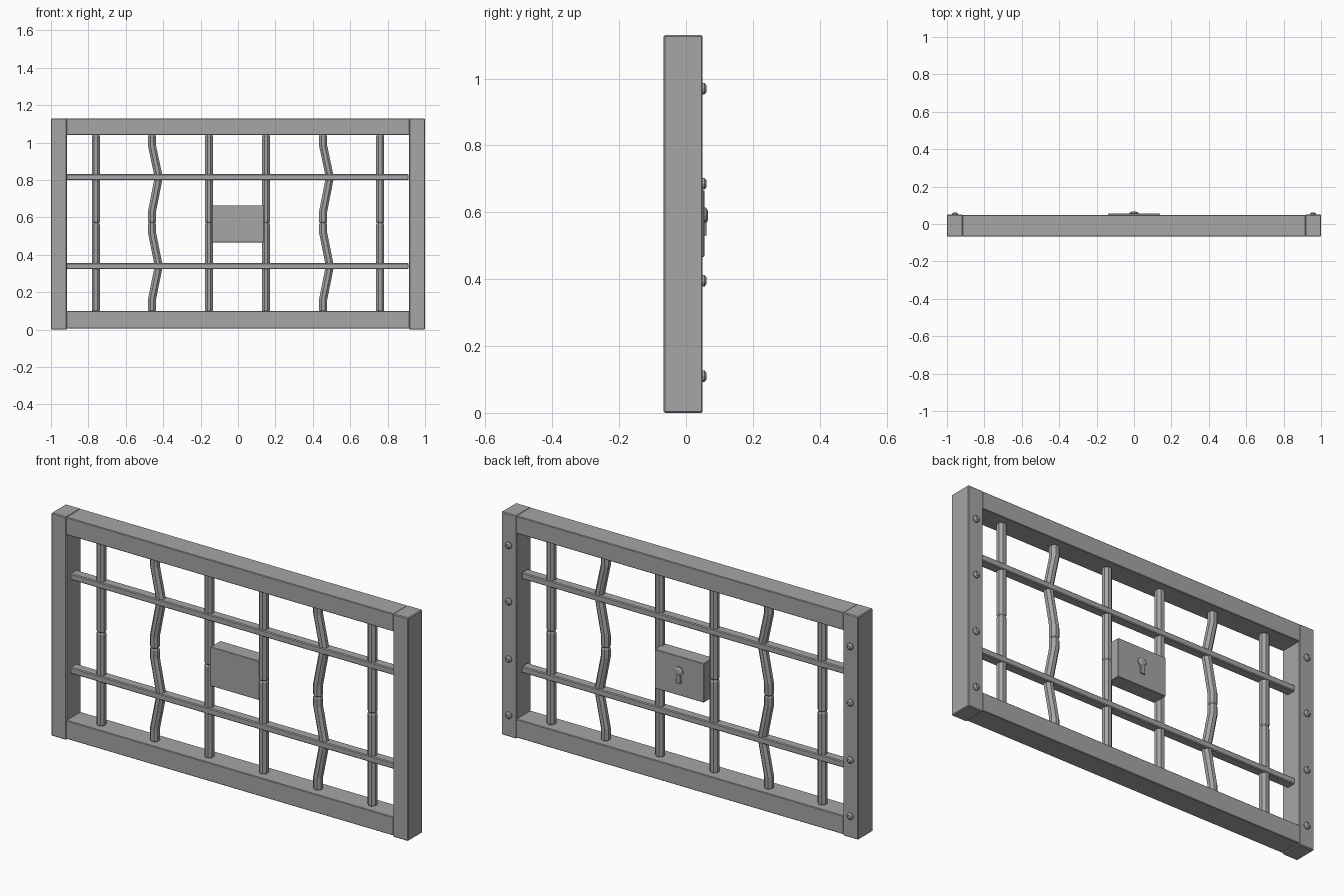
import bpy, bmesh, math
from mathutils import Matrix, Vector

if "Cube" in bpy.data.objects:
    bpy.data.objects.remove(bpy.data.objects["Cube"], do_unlink=True)

# One plain iron colour
iron = bpy.data.materials.new("grey iron")
iron.use_nodes = True
GREY = (0.38, 0.38, 0.38, 1)
iron.diffuse_color = GREY
iron.node_tree.nodes["Principled BSDF"].inputs["Base Color"].default_value = GREY

BACK = 0.05       # back plane of the frame
BAR_Y = -0.008    # depth at which the bars sit


def finish(name, bm, bevel=0.0):
    bmesh.ops.recalc_face_normals(bm, faces=bm.faces)
    mesh = bpy.data.meshes.new(name)
    bm.to_mesh(mesh)
    bm.free()
    mesh.materials.append(iron)
    ob = bpy.data.objects.new(name, mesh)
    bpy.context.collection.objects.link(ob)
    if bevel:
        mod = ob.modifiers.new("bevel", 'BEVEL')
        mod.width = bevel
        mod.segments = 1
    return ob


def box(name, lo, hi, bevel):
    lo, hi = Vector(lo), Vector(hi)
    bm = bmesh.new()
    bmesh.ops.create_cube(bm, size=1)
    bmesh.ops.scale(bm, vec=hi - lo, verts=bm.verts)
    bmesh.ops.translate(bm, vec=(lo + hi) / 2, verts=bm.verts)
    return finish(name, bm, bevel)


def bar(name, path, radius=0.0235, sides=8):
    """Eight-sided bar along (x, z) points, narrowed slightly at both ends."""
    path = [Vector((x, BAR_Y, z)) for x, z in path]
    ends = [path[0].lerp(path[1], 0.008 / (path[1] - path[0]).length),
            path[-1].lerp(path[-2], 0.008 / (path[-1] - path[-2]).length)]
    path = [path[0], ends[0]] + path[1:-1] + [ends[1], path[-1]]
    bm = bmesh.new()
    rings = []
    for i, p in enumerate(path):
        r = radius * (0.8 if i in (0, len(path) - 1) else 1)
        angles = [math.tau * (k + 0.5) / sides for k in range(sides)]
        rings.append([bm.verts.new(p + Vector((r * math.cos(a), r * math.sin(a), 0)))
                      for a in angles])
    for a, b in zip(rings, rings[1:]):
        for k in range(sides):
            n = (k + 1) % sides
            bm.faces.new((a[k], a[n], b[n], b[k]))
    bm.faces.new(rings[0])
    bm.faces.new(rings[-1])
    return finish(name, bm)


def stud(name, x, z, base, height, radius, sides=12):
    """Low domed stud facing the back."""
    bm = bmesh.new()
    turn = Matrix.Translation((x, base, z)) @ Matrix.Rotation(-math.pi / 2, 4, 'X')
    for r1, r2, z0, z1 in ((1, 1, -0.3, 0.45), (1, 0.55, 0.45, 1)):
        bmesh.ops.create_cone(
            bm, cap_ends=True, segments=sides, radius1=radius * r1, radius2=radius * r2,
            depth=(z1 - z0) * height,
            matrix=turn @ Matrix.Translation((0, 0, (z0 + z1) / 2 * height)))
    return finish(name, bm)


# Frame
for side, sx in (("left", 1), ("right", -1)):
    xs = sorted((sx * 0.915, sx))
    box(side + "_post", (xs[0], -0.067, 0), (xs[1], BACK, 1.13), 0.004)
    # Rivets on the back of each post
    for i, z in enumerate((0.11, 0.395, 0.685, 0.97)):
        stud(f"{side}_rivet_{i + 1}", sx * 0.957, z, BACK, 0.012, 0.017)
box("bottom_rail", (-0.918, -0.066, 0.006), (0.918, BACK - 0.001, 0.10), 0.003)
box("top_rail", (-0.918, -0.066, 1.04), (0.918, BACK - 0.001, 1.129), 0.003)

# Upright bars, each in two lengths meeting at mid height
LOW, MID, TOP = 0.097, 0.57, 1.043
for i, x in enumerate((-0.76, -0.155, 0.15, 0.76)):
    bar(f"straight_bar_{i + 1}_lower", [(x, LOW), (x, MID)])
    bar(f"straight_bar_{i + 1}_upper", [(x, MID), (x, TOP)])

# Bent bars share one zigzag
for i, x in enumerate((-0.46, 0.455)):
    kink = x + 0.036
    bar(f"bent_bar_{i + 1}_lower",
        [(x, LOW), (x, 0.16), (kink, 0.34), (x, 0.52), (x, MID)])
    bar(f"bent_bar_{i + 1}_upper",
        [(x, MID), (x, 0.63), (kink, 0.815), (x, 0.985), (x, TOP)])

# Cross bars
for name, z in (("lower", 0.34), ("upper", 0.815)):
    box(name + "_cross_bar", (-0.918, BAR_Y - 0.024, z - 0.016),
        (0.912, BAR_Y + 0.024, z + 0.016), 0.004)

# Lock box with raised keyhole
box("lock_box", (-0.138, -0.024, 0.467), (0.138, 0.055, 0.665), 0.002)
stud("keyhole_head", 0, 0.59, 0.055, 0.011, 0.024)
bm = bmesh.new()
outline = [bm.verts.new((x, 0.054, z)) for x, z in
           ((-0.009, 0.59), (0.009, 0.59), (0.014, 0.53), (-0.014, 0.53))]
face = bm.faces.new(outline)
pushed = bmesh.ops.extrude_face_region(bm, geom=[face])["geom"]
bmesh.ops.translate(bm, vec=(0, 0.008, 0),
                    verts=[v for v in pushed if isinstance(v, bmesh.types.BMVert)])
finish("keyhole_stem", bm, 0.002)
